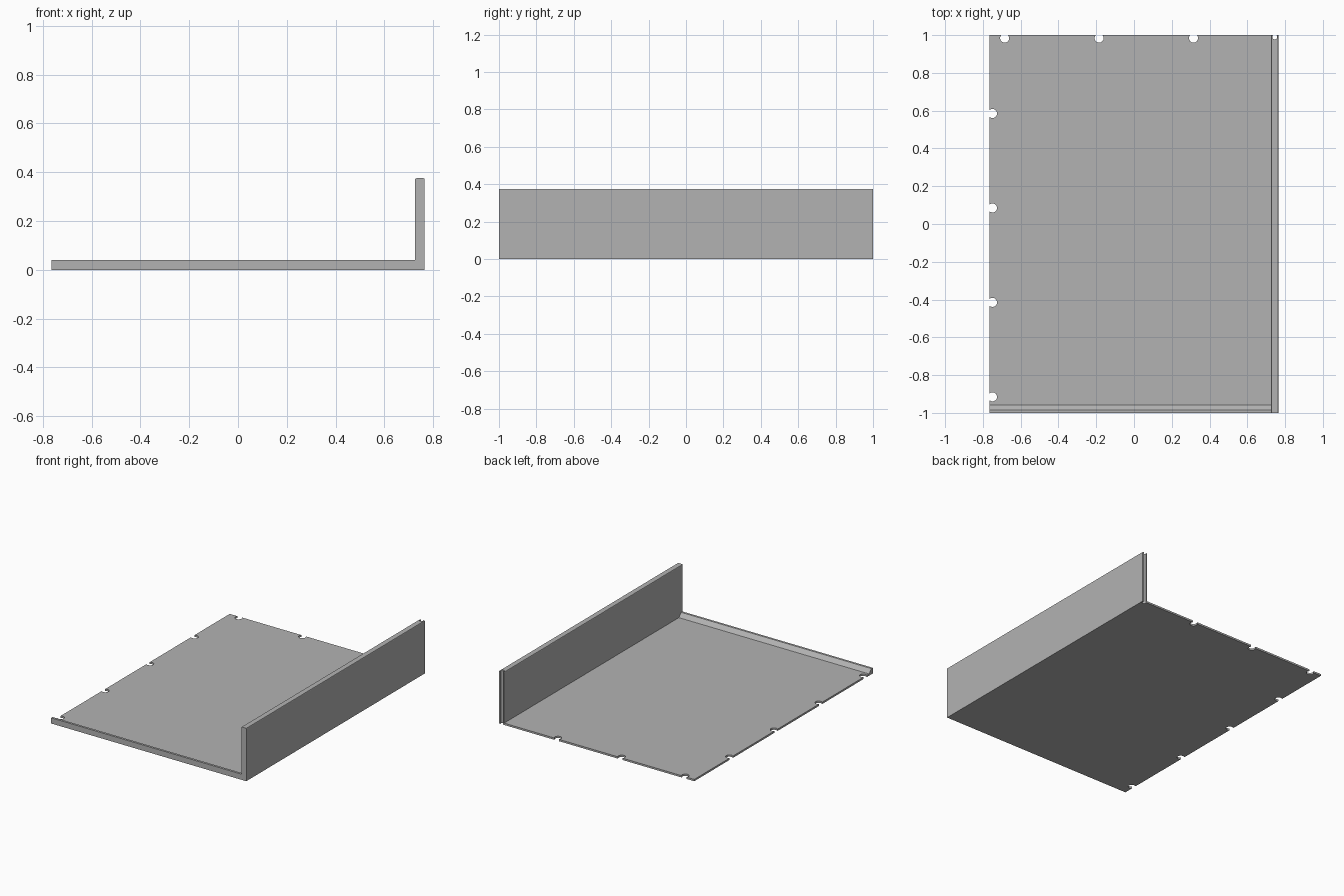
import bpy, bmesh, math

if "Cube" in bpy.data.objects:
    bpy.data.objects.remove(bpy.data.objects["Cube"])

HX, HY = 0.765, 1.0          # half width, half length
FLOOR, LIP, WALL = 0.013, 0.04, 0.375
WALL_X = 0.726               # inner face of the side wall

grey = bpy.data.materials.new("light_grey")
grey.diffuse_color = (0.45, 0.45, 0.45, 1)
grey.use_nodes = True
grey.node_tree.nodes["Principled BSDF"].inputs["Base Color"].default_value = grey.diffuse_color


def notch(cx, cy, r, depth, turn=0.0, steps=16):
    """Round bite whose centre sits `depth` inside the edge."""
    a = math.asin(depth / r)
    span = math.pi + 2 * a
    return [(cx + r * math.cos(a - span * i / steps + turn),
             cy + r * math.sin(a - span * i / steps + turn))
            for i in range(steps + 1)]


def prism(name, points, offset, bevel_top=0.0):
    """Extrude a 3D outline by an offset into a solid."""
    bm = bmesh.new()
    face = bm.faces.new([bm.verts.new(p) for p in points])
    res = bmesh.ops.extrude_face_region(bm, geom=[face], use_keep_orig=True)
    moved = [v for v in res["geom"] if isinstance(v, bmesh.types.BMVert)]
    bmesh.ops.translate(bm, verts=moved, vec=offset)
    bmesh.ops.recalc_face_normals(bm, faces=bm.faces)
    if bevel_top:
        top = max(v.co.z for v in bm.verts)
        edges = [e for e in bm.edges if e.calc_length() > 1.5
                 and all(v.co.z > top - 1e-5 for v in e.verts)]
        bmesh.ops.bevel(bm, geom=edges, offset=bevel_top, segments=2,
                        profile=0.5, affect='EDGES')
    mesh = bpy.data.meshes.new(name)
    bm.to_mesh(mesh)
    bm.free()
    mesh.materials.append(grey)
    obj = bpy.data.objects.new(name, mesh)
    bpy.context.collection.objects.link(obj)
    return obj


# Groove in the back end of the wall, continued through the floor
groove = notch(0.745, HY - 0.01, 0.013, 0.01)

# Floor panel with round notches along the back and left edges
outline = [(-HX, -HY), (HX, -HY), (HX, HY)] + groove
for x in (0.315, -0.185, -0.685):
    outline += notch(x, HY - 0.016, 0.024, 0.016)
outline.append((-HX, HY))
for y in (0.585, 0.085, -0.415, -0.915):
    outline += notch(-HX + 0.016, y, 0.024, 0.016, math.pi / 2)
prism("floor_panel", [(x, y, 0) for x, y in outline], (0, 0, FLOOR))

# Side wall with softened top edges
wall = [(WALL_X, -HY), (HX, -HY), (HX, HY)] + groove + [(WALL_X, HY)]
prism("side_wall", [(x, y, FLOOR) for x, y in wall],
      (0, 0, WALL - FLOOR), bevel_top=0.005)

# Front lip with a sloped inner face
lip = [(-HY, FLOOR), (-0.957, FLOOR), (-0.984, LIP), (-HY, LIP)]
prism("front_lip", [(-HX, y, z) for y, z in lip], (WALL_X + HX, 0, 0))
